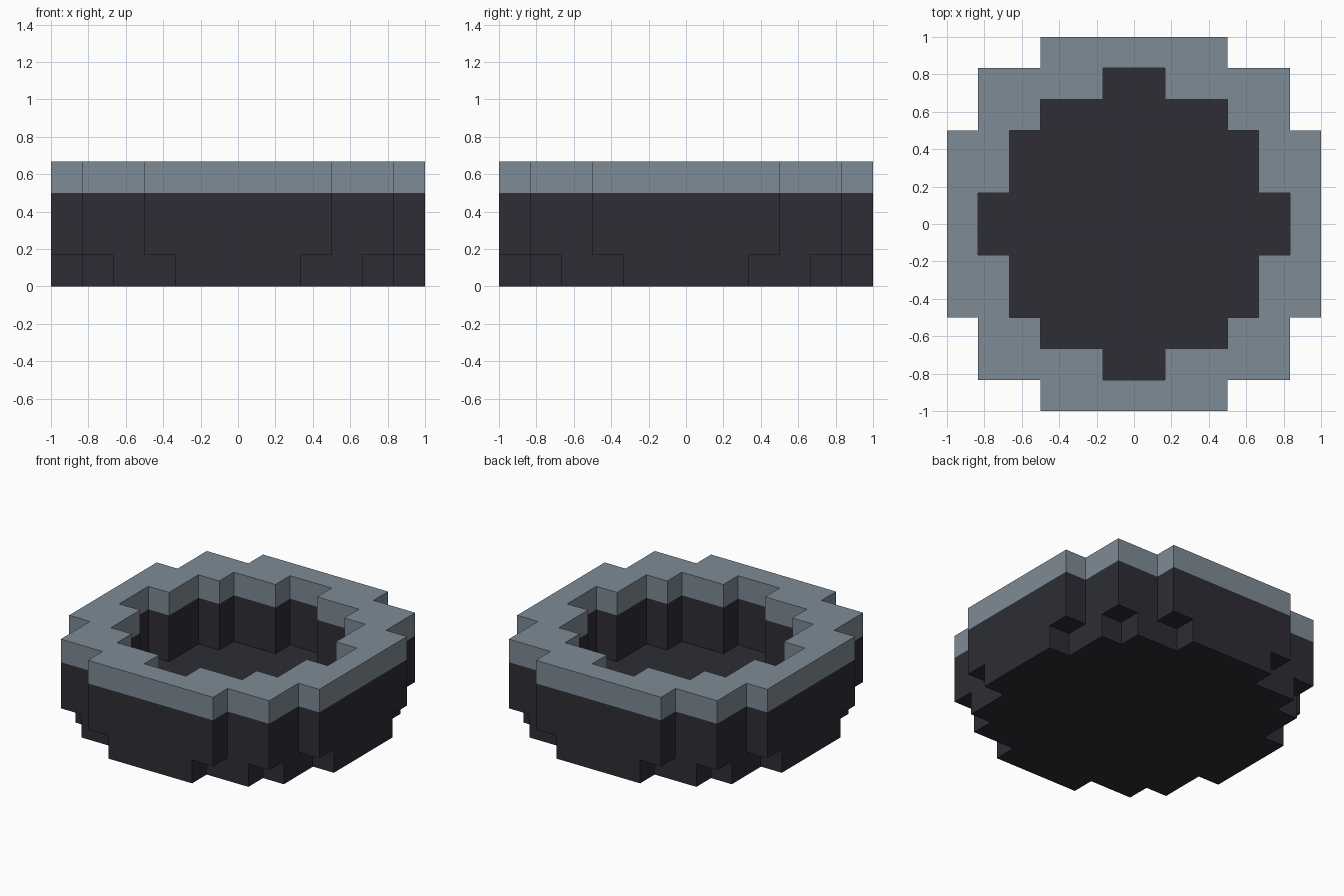
import bpy
import bmesh
from mathutils import Vector

if "Cube" in bpy.data.objects:
    bpy.data.objects.remove(bpy.data.objects["Cube"], do_unlink=True)

UNIT = 1 / 6      # edge of one block
HALF = 6          # blocks from the centre to the outside

# Half widths of each block row, counted from the centre outwards
BASE = [6, 6, 5, 5, 4, 2]
OUTER = [6, 6, 6, 5, 5, 3]
HOLE = [5, 4, 4, 3, 1, 0]


def make_material(name, color):
    mat = bpy.data.materials.new(name)
    mat.use_nodes = True
    mat.diffuse_color = (*color, 1)
    bsdf = mat.node_tree.nodes["Principled BSDF"]
    bsdf.inputs["Base Color"].default_value = (*color, 1)
    bsdf.inputs["Roughness"].default_value = 0.9
    return mat


def ring_index(i):
    """Distance of a block from the centre line, same on both sides."""
    return i if i >= 0 else -i - 1


def is_solid(cell):
    x, y, z = ring_index(cell[0]), ring_index(cell[1]), cell[2]
    if x >= HALF or y >= HALF or not 0 <= z <= 3:
        return False
    if z == 0:
        return x < BASE[y]
    return HOLE[y] <= x < OUTER[y]


def build_layers(name, layers, mat):
    """Skin the blocks of the given layers, leaving out buried faces."""
    bm = bmesh.new()
    span = range(-HALF, HALF)
    cells = [(x, y, z) for x in span for y in span for z in layers
             if is_solid((x, y, z))]
    for cell in cells:
        centre = Vector(cell) + Vector((0.5, 0.5, 0.5))
        for axis in range(3):
            for sign in (-1, 1):
                normal = Vector((0, 0, 0))
                normal[axis] = sign
                neighbour = tuple(int(c + n) for c, n in zip(cell, normal))
                if is_solid(neighbour):
                    continue
                u = Vector((0, 0, 0))
                u[(axis + 1) % 3] = 0.5
                v = normal.cross(u)
                mid = centre + normal * 0.5
                corners = (mid - u - v, mid + u - v, mid + u + v, mid - u + v)
                bm.faces.new([bm.verts.new(c * UNIT) for c in corners])
    bmesh.ops.remove_doubles(bm, verts=bm.verts, dist=0.001)
    # Merge the block faces into large flat ones
    bmesh.ops.dissolve_limit(bm, angle_limit=0.01, verts=bm.verts,
                             edges=bm.edges)
    mesh = bpy.data.meshes.new(name)
    bm.to_mesh(mesh)
    bm.free()
    mesh.materials.append(mat)
    obj = bpy.data.objects.new(name, mesh)
    bpy.context.collection.objects.link(obj)
    return obj


dark = make_material("charcoal", (0.026, 0.026, 0.036))
grey = make_material("blue grey", (0.209, 0.258, 0.301))

build_layers("base", [0], dark)       # stepped foot and inner floor
build_layers("wall", [1, 2], dark)    # basin wall
build_layers("rim", [3], grey)        # pale top ring
